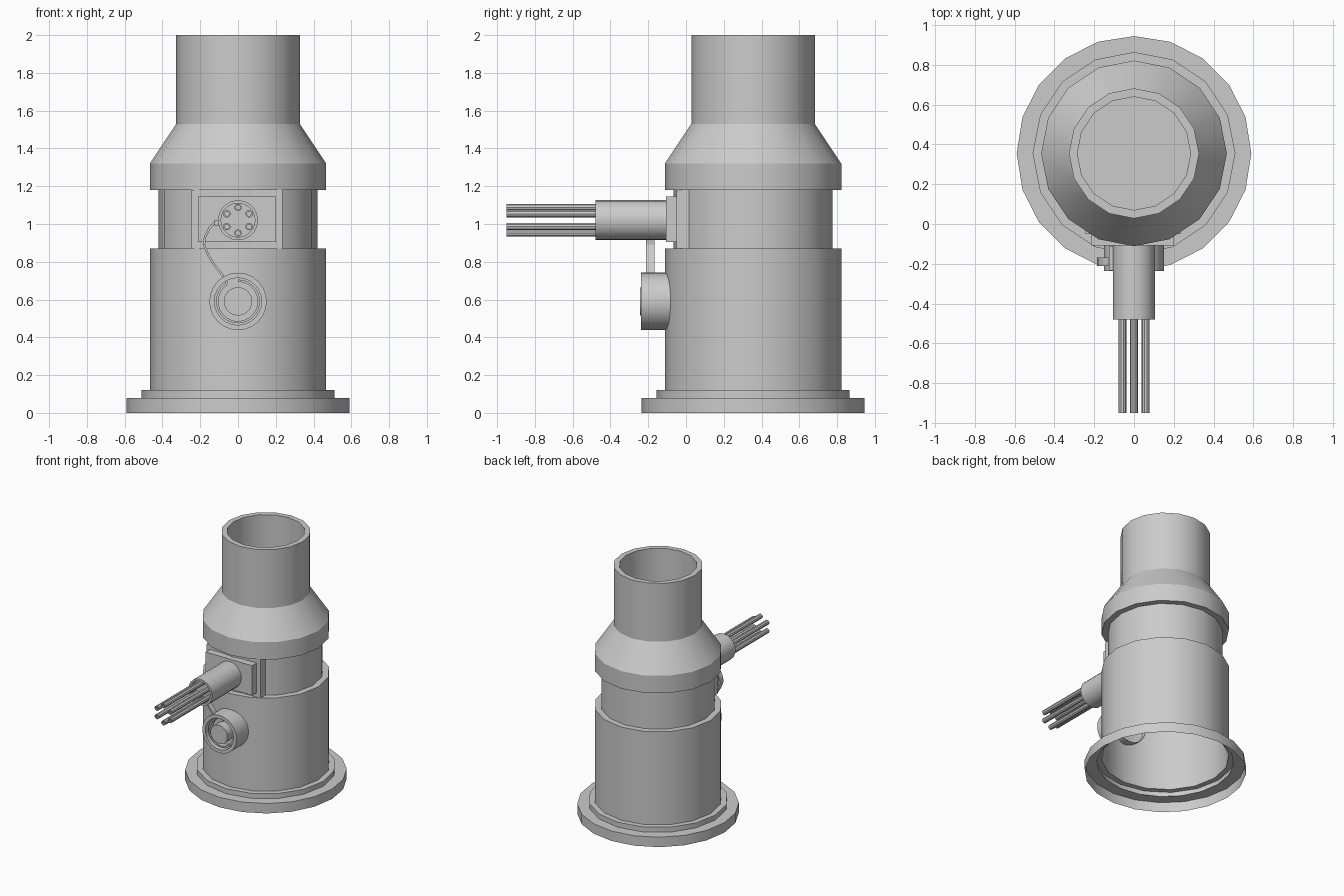
import bpy, bmesh, math
from mathutils import Matrix, Vector

cube = bpy.data.objects.get("Cube")
if cube:
    bpy.data.objects.remove(cube, do_unlink=True)

grey = bpy.data.materials.new("plain_grey")
grey.use_nodes = True
colour = (0.6, 0.6, 0.6, 1)
grey.diffuse_color = colour
grey.node_tree.nodes["Principled BSDF"].inputs["Base Color"].default_value = colour

BODY_Y = 0.355
GUN_Z = 1.02
DRUM_Z = 0.59


def finish(name, bm, smooth=True):
    bmesh.ops.remove_doubles(bm, verts=bm.verts, dist=1e-5)
    mesh = bpy.data.meshes.new(name)
    bm.to_mesh(mesh)
    bm.free()
    mesh.materials.append(grey)
    obj = bpy.data.objects.new(name, mesh)
    bpy.context.collection.objects.link(obj)
    if smooth:
        bpy.ops.object.select_all(action="DESELECT")
        obj.select_set(True)
        bpy.context.view_layer.objects.active = obj
        bpy.ops.object.shade_smooth_by_angle(angle=math.radians(28))
    return obj


def lathe(name, profile, sides, matrix, smooth=True):
    """Revolve (radius, height) points about the local z axis."""
    bm = bmesh.new()
    rings = []
    for r, h in profile:
        rings.append([bm.verts.new((r * math.cos(i * math.tau / sides),
                                    r * math.sin(i * math.tau / sides), h))
                      for i in range(sides)])
    for low, high in zip(rings, rings[1:]):
        for i in range(sides):
            j = (i + 1) % sides
            bm.faces.new((low[i], low[j], high[j], high[i]))
    bm.transform(matrix)
    return finish(name, bm, smooth)


def box(name, low, high):
    low, high = Vector(low), Vector(high)
    bm = bmesh.new()
    bmesh.ops.create_cube(bm, size=1)
    bm.transform(Matrix.Translation((low + high) / 2) @ Matrix.Diagonal((*(high - low), 1)))
    return finish(name, bm, False)


def forward(x, z):
    """Local z points to the front (-y)."""
    return Matrix.Translation((x, 0, z)) @ Matrix.Rotation(math.pi / 2, 4, "X")


# Round housing, open underneath
upright = Matrix.Translation((0, BODY_Y, 0))
lathe("base_ring", [(0.59, 0), (0.59, 0.08), (0.50, 0.08)], 20, upright)
lathe("housing", [(0.51, 0.08), (0.51, 0.12), (0.467, 0.12), (0.467, 0.87),
                  (0.42, 0.87), (0.42, 1.18), (0.467, 1.18), (0.467, 1.32),
                  (0.327, 1.53), (0.327, 2.0), (0.285, 2.0), (0.285, 1.5),
                  (0, 1.5)], 16, upright)

# Stacked mounting plates
box("mount_back_plate", (-0.245, -0.05, 0.87), (0.235, 0.08, 1.18))
box("mount_front_plate", (-0.213, -0.107, 0.905), (0.2, -0.05, 1.145))

# Barrel sleeve and its six barrels
lathe("barrel_sleeve", [(0.106, 0.1), (0.106, 0.48), (0.09, 0.48), (0.09, 0.44), (0, 0.44)],
      20, forward(0, GUN_Z))
for i in range(6):
    a = math.radians(90 + 60 * i)
    lathe(f"barrel_{i + 1}", [(0.02, 0.43), (0.02, 0.95), (0.012, 0.95), (0.012, 0.9), (0, 0.9)],
          10, forward(0.068 * math.cos(a), GUN_Z + 0.068 * math.sin(a)))

# Feed drum with a hub inside a round groove
lathe("feed_drum", [(0.152, 0.05), (0.152, 0.237), (0.125, 0.237), (0.125, 0.17),
                    (0.075, 0.17), (0.075, 0.243), (0, 0.243)], 24, forward(0, DRUM_Z))

# Feed belt: a thin ribbon from the sleeve into a coil round the hub
box("belt_inlet", (-0.125, -0.235, 0.99), (-0.085, -0.11, 1.02))
path = [(-0.12, 1.01), (-0.15, 0.98), (-0.175, 0.93), (-0.18, 0.89), (-0.16, 0.84),
        (-0.13, 0.79), (-0.09, 0.74), (-0.06, 0.69)]
for i in range(25):
    a = math.radians(125 + 13.5 * i)
    path.append((0.11 * math.cos(a), DRUM_Z + 0.11 * math.sin(a)))
bm = bmesh.new()
pairs = [[bm.verts.new((x, y, z)) for y in (-0.212, -0.168)] for x, z in path]
for a, b in zip(pairs, pairs[1:]):
    bm.faces.new((a[0], a[1], b[1], b[0]))
belt = finish("feed_belt", bm, False)
thick = belt.modifiers.new("thickness", "SOLIDIFY")
thick.thickness = 0.012
thick.offset = 0
